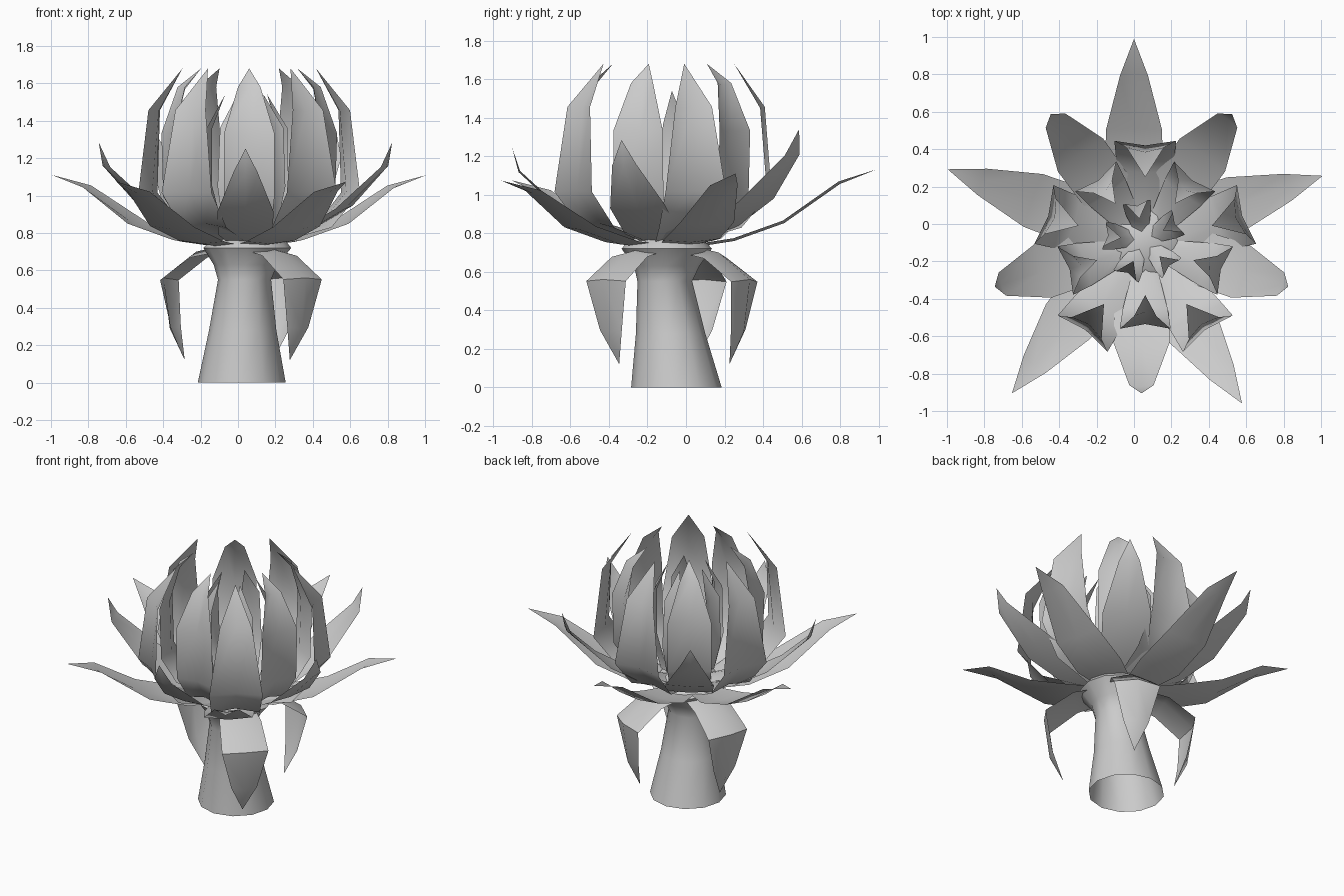
import bpy, bmesh
from math import radians, cos, sin, pi, hypot

if "Cube" in bpy.data.objects:
    bpy.data.objects.remove(bpy.data.objects["Cube"])


def finish(name, bm, angle=60):
    me = bpy.data.meshes.new(name)
    bm.to_mesh(me)
    bm.free()
    ob = bpy.data.objects.new(name, me)
    bpy.context.collection.objects.link(ob)
    bpy.ops.object.select_all(action='DESELECT')
    bpy.context.view_layer.objects.active = ob
    ob.select_set(True)
    bpy.ops.object.shade_smooth_by_angle(angle=radians(angle))
    return ob


def petal(bm, centre, angle, profile, cup, tilt):
    """Strip of (radius, z, half width) rows, closed by a tip of zero width."""
    ca, sa = cos(radians(angle)), sin(radians(angle))

    def vert(r, z, s):
        dx, dy = r * ca - s * sa, r * sa + s * ca
        return bm.verts.new((centre[0] + dx, centre[1] + dy, z + tilt * dy))

    rows = []
    for i, (r, z, w) in enumerate(profile):
        a, b = profile[max(i - 1, 0)], profile[min(i + 1, len(profile) - 1)]
        dr, dz = b[0] - a[0], b[1] - a[1]
        n = hypot(dr, dz)
        er, ez = r - dz / n * cup, z + dr / n * cup
        if w == 0:
            rows.append([vert(r, z, 0)])
        else:
            rows.append([vert(er, ez, -w), vert(r, z, 0), vert(er, ez, w)])
    for lo, hi in zip(rows, rows[1:]):
        for k in range(2):
            if len(hi) == 1:
                bm.faces.new((lo[k], lo[k + 1], hi[0]))
            else:
                bm.faces.new((lo[k], lo[k + 1], hi[k + 1], hi[k]))


def whorl(name, centre, angles, profile, cup, tilt=0.0):
    bm = bmesh.new()
    for a in angles:
        petal(bm, centre, a, profile, cup, tilt)
    return finish(name, bm)


# Leaning, waisted stem with the flower base on top, open underneath
bm = bmesh.new()
N = 12
rings = []
for x, y, z, r in [(.02, -.05, 0, .235), (.025, -.08, .28, .18), (.035, -.11, .55, .142),
                   (.04, -.10, .63, .17), (.05, -.10, .72, .235), (.06, -.10, .80, .16)]:
    rings.append([bm.verts.new((x + r * cos(2 * pi * k / N), y + r * sin(2 * pi * k / N), z))
                  for k in range(N)])
for lo, hi in zip(rings, rings[1:]):
    for k in range(N):
        j = (k + 1) % N
        bm.faces.new((lo[k], lo[j], hi[j], hi[k]))
bm.faces.new(rings[-1])
finish("stem", bm)

odd = [90 + 72 * k for k in range(5)]
even = [-90 + 72 * k for k in range(5)]

# Drooping sepals under the flower: one at the front, two at the back
sepal = [(.13, .73, .11), (.27, .70, .13), (.455, .56, .145), (.42, .29, .08), (.335, .12, 0)]
whorl("front_sepal", (.04, -.11), [-45], sepal, -.025)
whorl("back_sepals", (.03, -.07), [62, 160], sepal, -.035)

# Wide spread outer petals
whorl("outer_petals", (0, -.07), [90, 18, -57, -128, 160],
      [(.08, .72, .09), (.32, .75, .155), (.58, .835, .15), (.87, 1.03, .075), (1.06, 1.10, 0)],
      .015, .03)

# Half raised petals
whorl("raised_petals", (.04, -.08), even,
      [(.10, .735, .08), (.32, .80, .145), (.56, .94, .15), (.79, 1.165, .065), (.825, 1.30, 0)],
      .01, .06)

# Two rings of upright petals curling in at the tips
whorl("upright_outer_petals", (.06, -.125), odd,
      [(.12, .77, .08), (.40, .85, .15), (.545, 1.02, .165), (.51, 1.45, .10), (.375, 1.68, 0)], -.025)
whorl("upright_inner_petals", (.06, -.11), even,
      [(.10, .79, .06), (.33, .86, .12), (.415, 1.0, .135), (.425, 1.33, .135),
       (.36, 1.57, .06), (.27, 1.68, 0)], -.025)

# Small heart petals
whorl("heart_petals", (.05, -.09), [a + 10 for a in odd],
      [(.05, .80, .04), (.14, .86, .07), (.19, 1.05, .075), (.19, 1.36, .06), (.12, 1.54, 0)], -.02)
